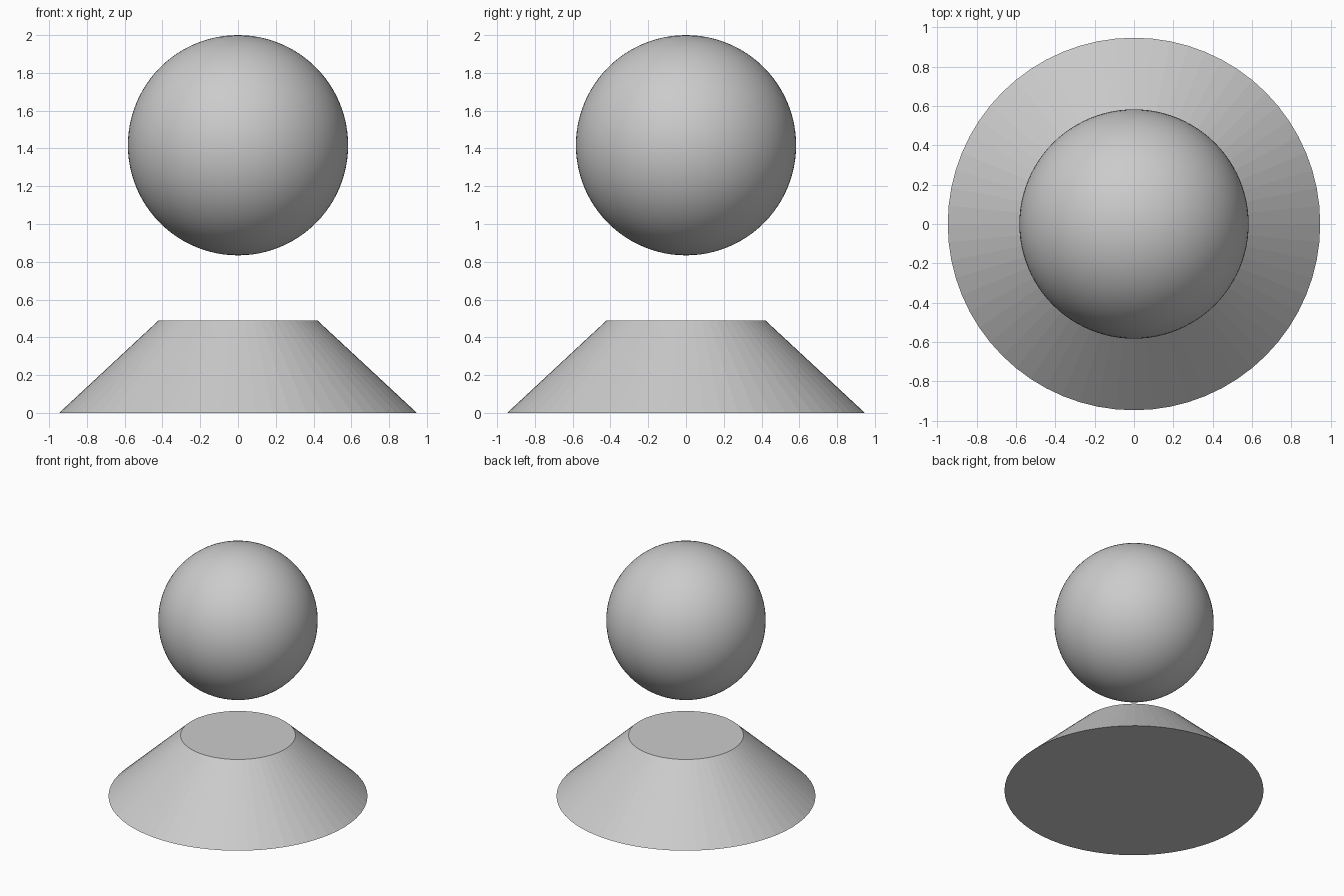
import bpy

cube = bpy.data.objects.get("Cube")
if cube:
    bpy.data.objects.remove(cube, do_unlink=True)

BASE_HEIGHT = 0.49
BALL_RADIUS = 0.583

# Tapered base with flat facets and closed ends
bpy.ops.mesh.primitive_cone_add(
    vertices=64, radius1=0.947, radius2=0.42, depth=BASE_HEIGHT,
    end_fill_type='NGON', location=(0, 0, BASE_HEIGHT / 2))
bpy.context.object.name = "tapered_base"

# Ball floating above the base
bpy.ops.mesh.primitive_uv_sphere_add(
    segments=96, ring_count=48, radius=BALL_RADIUS,
    location=(0, 0, 2 - BALL_RADIUS))
ball = bpy.context.object
ball.name = "floating_ball"
bpy.ops.object.shade_smooth()
